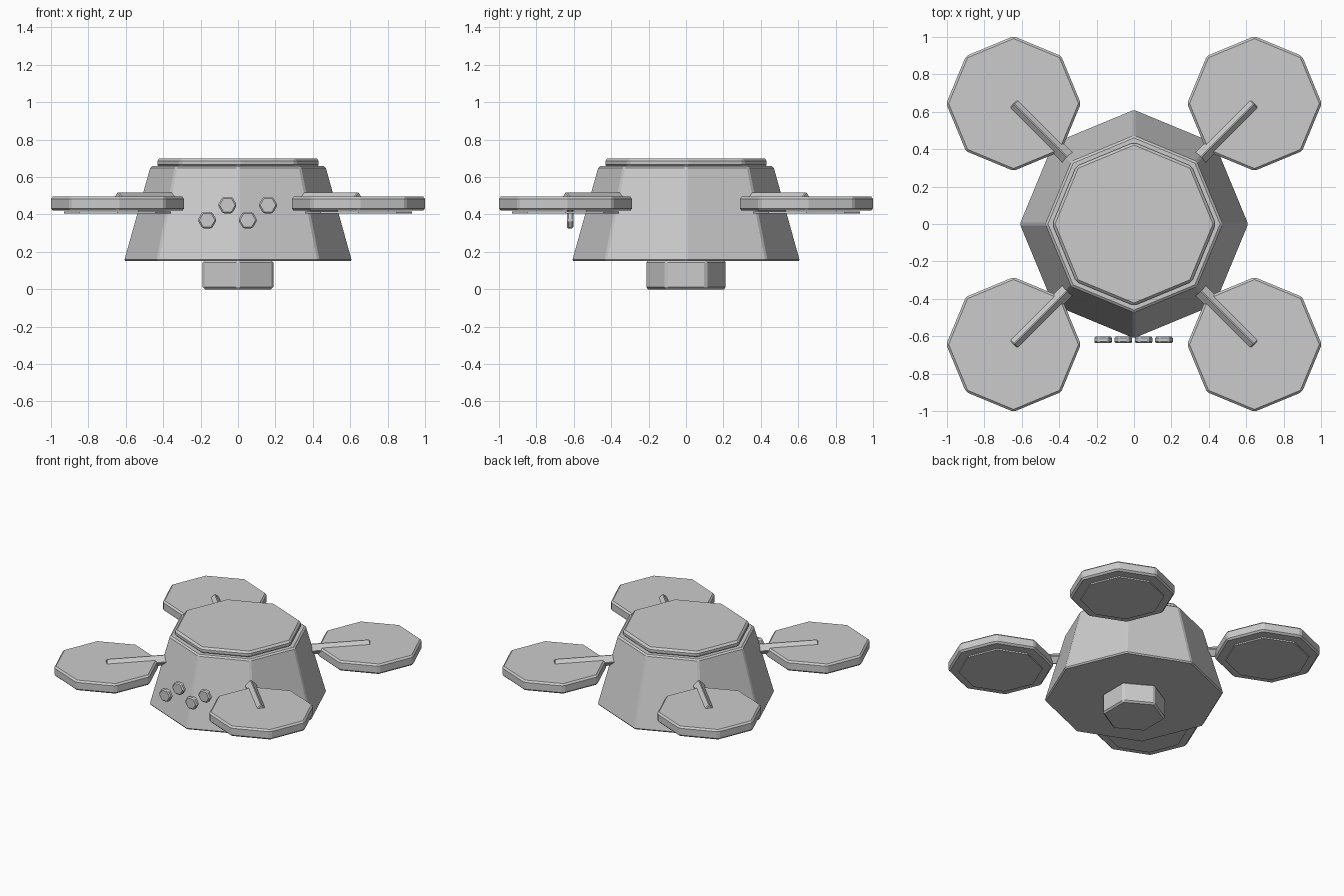
import bpy, math
from mathutils import Vector

if "Cube" in bpy.data.objects:
    bpy.data.objects.remove(bpy.data.objects["Cube"])


def prism(name, sides, r_low, r_high, z_low, z_high, xy=(0, 0), turn=0, bevel=0.01):
    """Upright n-sided solid with softened edges."""
    bpy.ops.mesh.primitive_cone_add(
        vertices=sides, radius1=r_low, radius2=r_high, depth=z_high - z_low,
        location=(xy[0], xy[1], (z_low + z_high) / 2), rotation=(0, 0, turn))
    ob = bpy.context.object
    ob.name = name
    if bevel:
        add_bevel(ob, bevel)
    return ob


def add_bevel(ob, width):
    mod = ob.modifiers.new("soft_edges", 'BEVEL')
    mod.width = width
    mod.segments = 1
    mod.limit_method = 'ANGLE'
    mod.angle_limit = math.radians(20)


# Central body, lid and foot
prism("body", 8, 0.613, 0.471, 0.15, 0.658)
prism("lid", 8, 0.437, 0.437, 0.652, 0.70, bevel=0.014)
prism("foot", 6, 0.218, 0.218, 0.0, 0.155, bevel=0.012)

# Four rotors: guard, blade disc underneath, diamond-section arm
for sx, side in ((-1, "left"), (1, "right")):
    for sy, end in ((-1, "front"), (1, "back")):
        tag = f"{end}_{side}"
        c = (sx * 0.644, sy * 0.644)
        prism("rotor_guard_" + tag, 8, 0.360, 0.360, 0.42, 0.495, c, bevel=0.012)
        prism("rotor_disc_" + tag, 8, 0.286, 0.286, 0.405, 0.415, c, bevel=0)
        direction = Vector((sx, sy, 0)).normalized()
        start, stop = 0.44, 0.91
        bpy.ops.mesh.primitive_cylinder_add(
            vertices=4, radius=0.042, depth=stop - start,
            location=direction * (start + stop) / 2 + Vector((0, 0, 0.48)),
            rotation=direction.to_track_quat('Z', 'Y').to_euler())
        arm = bpy.context.object
        arm.name = "arm_" + tag
        add_bevel(arm, 0.005)

# Four hexagonal sensors on the front
for i in range(4):
    bpy.ops.mesh.primitive_cylinder_add(
        vertices=6, radius=0.051, depth=0.035,
        location=(-0.165 + 0.1085 * i, -0.62, 0.45 if i % 2 else 0.37),
        rotation=(math.pi / 2, math.pi / 6, 0))
    sensor = bpy.context.object
    sensor.name = f"front_sensor_{i + 1}"
    add_bevel(sensor, 0.008)
